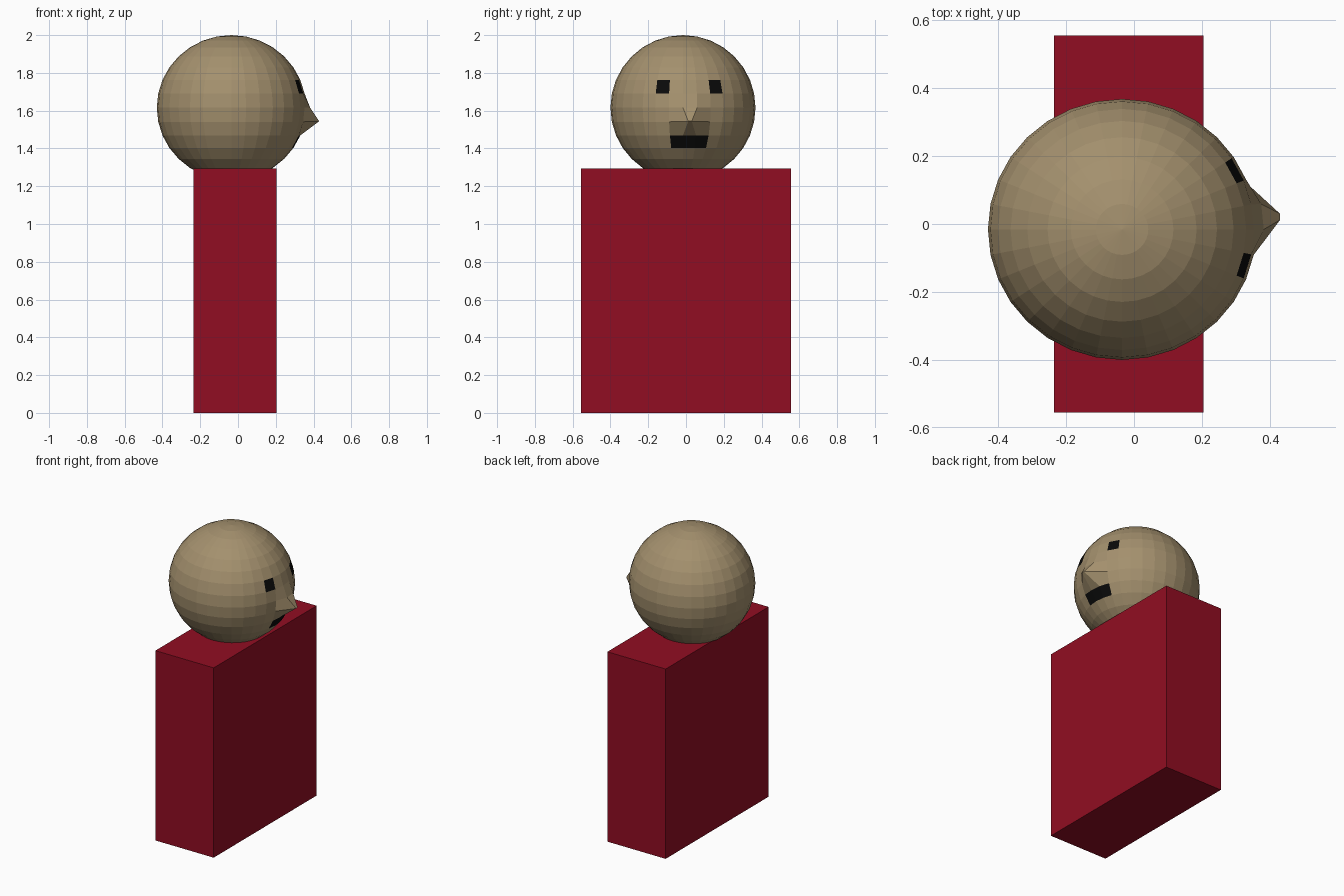
import bpy, bmesh
from math import atan2, asin, floor, pi
from mathutils import Vector

cube = bpy.data.objects.get("Cube")
if cube:
    bpy.data.objects.remove(cube, do_unlink=True)


def material(name, rgb):
    mat = bpy.data.materials.new(name)
    mat.use_nodes = True
    colour = (*rgb, 1)
    mat.diffuse_color = colour
    mat.node_tree.nodes["Principled BSDF"].inputs["Base Color"].default_value = colour
    return mat


def add_object(name, bm, mats):
    mesh = bpy.data.meshes.new(name)
    bm.to_mesh(mesh)
    bm.free()
    for mat in mats:
        mesh.materials.append(mat)
    obj = bpy.data.objects.new(name, mesh)
    bpy.context.collection.objects.link(obj)
    return obj


skin = material("tan skin", (0.37, 0.28, 0.155))
black = material("black", (0.003, 0.003, 0.003))
red = material("deep red", (0.285, 0.004, 0.016))

# Body: a plain upright block
bm = bmesh.new()
bmesh.ops.create_cube(bm, size=1)
bmesh.ops.scale(bm, vec=(0.44, 1.11, 1.295), verts=bm.verts)
bmesh.ops.translate(bm, vec=(-0.015, 0, 0.6475), verts=bm.verts)
add_object("body", bm, [red])

# Head: faceted sphere, shaped while still a unit ball
STEP = pi / 16
CENTRE = Vector((-0.035, -0.016, 1.616))
RADII = Vector((0.395, 0.384, 0.384))
bm = bmesh.new()
bmesh.ops.create_uvsphere(bm, u_segments=32, v_segments=16, radius=1)


def grid(p):
    """Column and row of a point, counted in sphere facets from the +x face."""
    p = p.normalized()
    return atan2(p.y, p.x) / STEP, asin(p.z) / STEP


# Eyes and mouth: whole facets in black
painted = {(2, 1), (-2, 1), (-1, -3), (0, -3), (1, -3)}
for face in bm.faces:
    col, row = grid(face.calc_center_median())
    face.material_index = int((floor(col), floor(row)) in painted)

# Nose: pull the two columns of points at the middle of the face outwards
nose = {}
for v in bm.verts:
    col, row = grid(v.co)
    if round(col) in (0, 1):
        nose[v] = (round(col), round(row))
for v in bm.verts:
    v.co = Vector(a * b for a, b in zip(v.co, RADII)) + CENTRE
for v, (col, row) in nose.items():
    if row == -1:
        v.co = (0.43, 0.012 + 0.018 * col, 1.544)
    elif row == 0:
        v.co.x += 0.022
add_object("head", bm, [skin, black])
